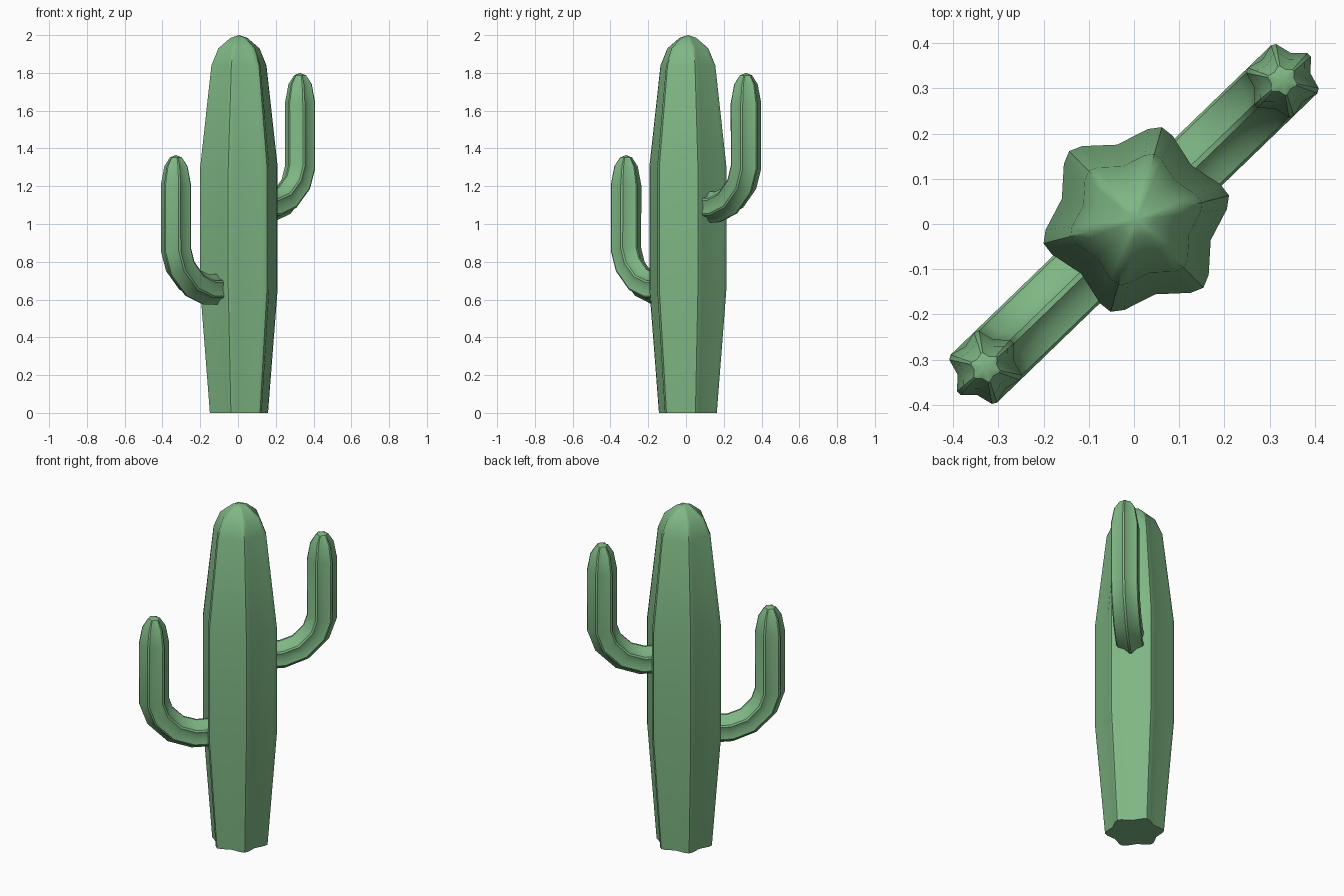
import bpy, bmesh, math
from mathutils import Vector

if "Cube" in bpy.data.objects:
    bpy.data.objects.remove(bpy.data.objects["Cube"])

green = bpy.data.materials.new("cactus_green")
green.diffuse_color = (0.21, 0.47, 0.23, 1)
green.use_nodes = True
green.node_tree.nodes["Principled BSDF"].inputs["Base Color"].default_value = green.diffuse_color


def sweep(name, section, path, azimuth, origin):
    """Sweep a polar section along (distance, height, scale) stations, closed by an apex."""
    a = math.radians(azimuth)
    out = Vector((math.cos(a), math.sin(a), 0))
    side = Vector((-math.sin(a), math.cos(a), 0))
    up = Vector((0, 0, 1))
    base = Vector(origin)
    pts = [base + out * d + up * z for d, z, s in path]
    bm = bmesh.new()
    rings = []
    for i in range(len(pts) - 1):
        t = (pts[i + 1] - pts[i]).normalized()
        if i > 0:
            t = (t + (pts[i] - pts[i - 1]).normalized()).normalized()
        n = side.cross(t)
        s = path[i][2]
        rings.append([bm.verts.new(pts[i] + s * r * (n * math.cos(math.radians(g)) + side * math.sin(math.radians(g))))
                      for g, r in section])
    tip = bm.verts.new(pts[-1])
    k = len(section)
    for lo, hi in zip(rings, rings[1:]):
        for j in range(k):
            bm.faces.new((lo[j], lo[(j + 1) % k], hi[(j + 1) % k], hi[j]))
    for j in range(k):
        bm.faces.new((rings[-1][j], rings[-1][(j + 1) % k], tip))
    bm.faces.new(rings[0][::-1])
    bmesh.ops.recalc_face_normals(bm, faces=bm.faces)
    me = bpy.data.meshes.new(name)
    bm.to_mesh(me)
    bm.free()
    me.materials.append(green)
    ob = bpy.data.objects.new(name, me)
    bpy.context.collection.objects.link(ob)
    bpy.ops.object.select_all(action='DESELECT')
    ob.select_set(True)
    bpy.context.view_layer.objects.active = ob
    bpy.ops.object.shade_smooth_by_angle(angle=math.radians(35))


def ribs(lobe):
    return [(60 * k + g, r) for k in range(6) for g, r in lobe]


# Trunk: six rounded ribs
trunk_section = ribs([(-8, 0.202), (0, 0.212), (8, 0.202), (30, 0.171)])
trunk_path = [(0, 0, 0.75), (0, 0.66, 1), (0, 1.3, 1), (0, 1.84, 0.71),
              (0, 1.93, 0.53), (0, 1.985, 0.22), (0, 2.0, 0)]
sweep("trunk", trunk_section, trunk_path, 14.5, (0.005, 0.01, 0))

# Arms: six sharper ribs, same shape turned half way round at different heights
arm_section = ribs([(-4, 0.082), (4, 0.082), (30, 0.064)])
arm_path = [(0.08, 0.09, 1), (0.24, 0.09, 1), (0.34, 0.125, 1), (0.425, 0.21, 1), (0.457, 0.3, 1),
            (0.457, 0.64, 1), (0.457, 0.74, 0.77), (0.457, 0.787, 0.4), (0.457, 0.8, 0)]
for name, azimuth, height in (("right_arm", 44, 1.0), ("left_arm", 224, 0.565)):
    sweep(name, arm_section, arm_path, azimuth, (0, 0, height))
